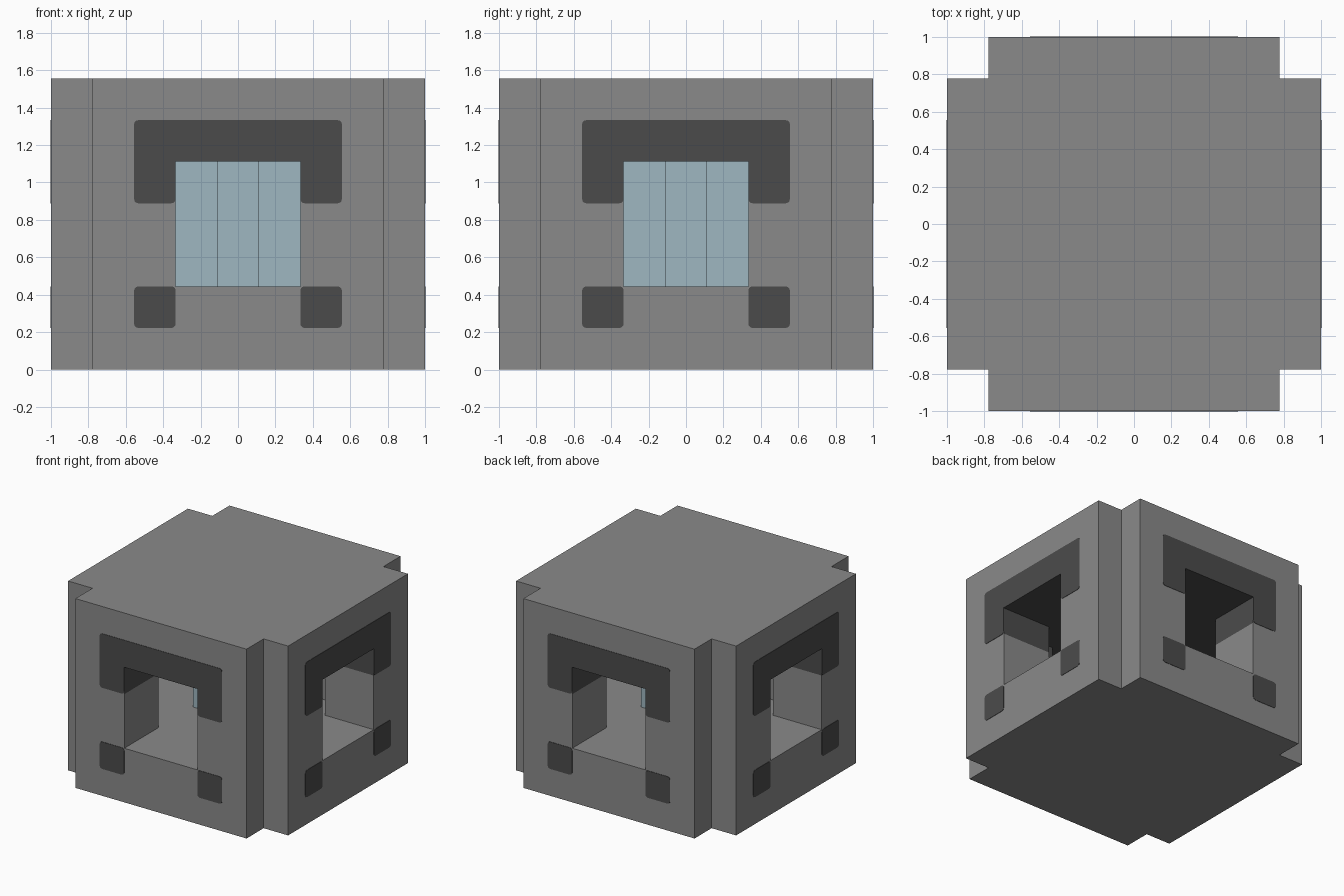
import bpy, bmesh, math
from mathutils import Matrix, Vector

if "Cube" in bpy.data.objects:
    bpy.data.objects.remove(bpy.data.objects["Cube"])

U = 2 / 9  # block unit: the model is nine blocks wide


def material(name, rgb):
    mat = bpy.data.materials.new(name)
    mat.use_nodes = True
    mat.diffuse_color = (*rgb, 1)
    mat.node_tree.nodes["Principled BSDF"].inputs["Base Color"].default_value = (*rgb, 1)
    return mat


grey = material("stone grey", (0.255, 0.255, 0.255))
dark = material("dark grey", (0.071, 0.071, 0.071))
blue = material("pale blue", (0.347, 0.474, 0.533))


def finish(bm, name, *mats):
    bmesh.ops.recalc_face_normals(bm, faces=bm.faces)
    mesh = bpy.data.meshes.new(name)
    bm.to_mesh(mesh)
    bm.free()
    obj = bpy.data.objects.new(name, mesh)
    bpy.context.collection.objects.link(obj)
    for mat in mats:
        mesh.materials.append(mat)
    return obj


def prism(name, quarter, levels, *mats):
    """Repeat a quarter outline four times around z and extrude it through levels."""
    bm = bmesh.new()
    points = [Matrix.Rotation(k * math.pi / 2, 3, "Z") @ Vector((x, y, levels[0]))
              for k in range(4) for x, y in quarter]
    face = bm.faces.new([bm.verts.new(p * U) for p in points])
    top = [face]
    for low, high in zip(levels, levels[1:]):
        # keep the bottom cap, move later caps upward
        out = bmesh.ops.extrude_face_region(bm, geom=top, use_keep_orig=low == levels[0])
        new = out["geom"]
        bmesh.ops.translate(bm, vec=(0, 0, (high - low) * U),
                            verts=[g for g in new if isinstance(g, bmesh.types.BMVert)])
        if low != levels[0]:
            bmesh.ops.delete(bm, geom=[f for f in top if f.is_valid], context="FACES_ONLY")
        top = [g for g in new if isinstance(g, bmesh.types.BMFace)]
    return finish(bm, name, *mats)


# Body with notched corners, hollowed by a chamber and four tunnels
body = prism("body", [(3.5, -4.5), (3.5, -3.5), (4.5, -3.5)], [0, 7], grey, dark)
cutter = prism("chamber_cutter",
               [(1.5, -5), (1.5, -2.5), (2.5, -2.5), (2.5, -1.5), (5, -1.5)],
               [2, 4, 5], grey, dark)
cutter.hide_render = True
cut = body.modifiers.new("hollow", "BOOLEAN")
cut.operation = "DIFFERENCE"
cut.solver = "EXACT"
cut.object = cutter
bpy.context.view_layer.objects.active = body
bpy.ops.object.modifier_apply(modifier=cut.name)
bpy.data.objects.remove(cutter)

# Dark lining on the chamber ceiling and the upper band of its walls
for poly in body.data.polygons:
    c = poly.center / U
    inside = max(abs(c.x), abs(c.y)) < 4.4
    poly.material_index = int(inside and 4 < c.z < 6)

# Pale blue core standing in the chamber
prism("core", [(0.5, -1.5), (0.5, -0.5), (1.5, -0.5)], [2, 5], blue)


def plate(name, outline, turn):
    """Thin dark plate with rounded corners on one of the four sides."""
    bm = bmesh.new()
    face = bm.faces.new([bm.verts.new((x * U, -1, z * U)) for x, z in outline])
    corners = [v for v, (x, z) in zip(face.verts, outline) if z != 5]
    bmesh.ops.bevel(bm, geom=corners, offset=0.022, segments=3, profile=0.5,
                    affect="VERTICES")
    out = bmesh.ops.extrude_face_region(bm, geom=bm.faces[:], use_keep_orig=True)
    bmesh.ops.translate(bm, vec=(0, -0.003, 0),
                        verts=[g for g in out["geom"] if isinstance(g, bmesh.types.BMVert)])
    bmesh.ops.rotate(bm, verts=bm.verts, matrix=Matrix.Rotation(turn, 3, "Z"))
    finish(bm, name, dark)


# Painted hood and two feet around each opening
hood = [(-2.5, 4), (-1.5, 4), (-1.5, 5), (1.5, 5), (1.5, 4), (2.5, 4), (2.5, 6), (-2.5, 6)]
foot = [(1.5, 1), (2.5, 1), (2.5, 2), (1.5, 2)]
for k, side in enumerate(["front", "left", "back", "right"]):
    turn = k * math.pi / 2
    plate(side + "_hood", hood, turn)
    plate(side + "_foot_a", foot, turn)
    plate(side + "_foot_b", [(-x, z) for x, z in foot], turn)
